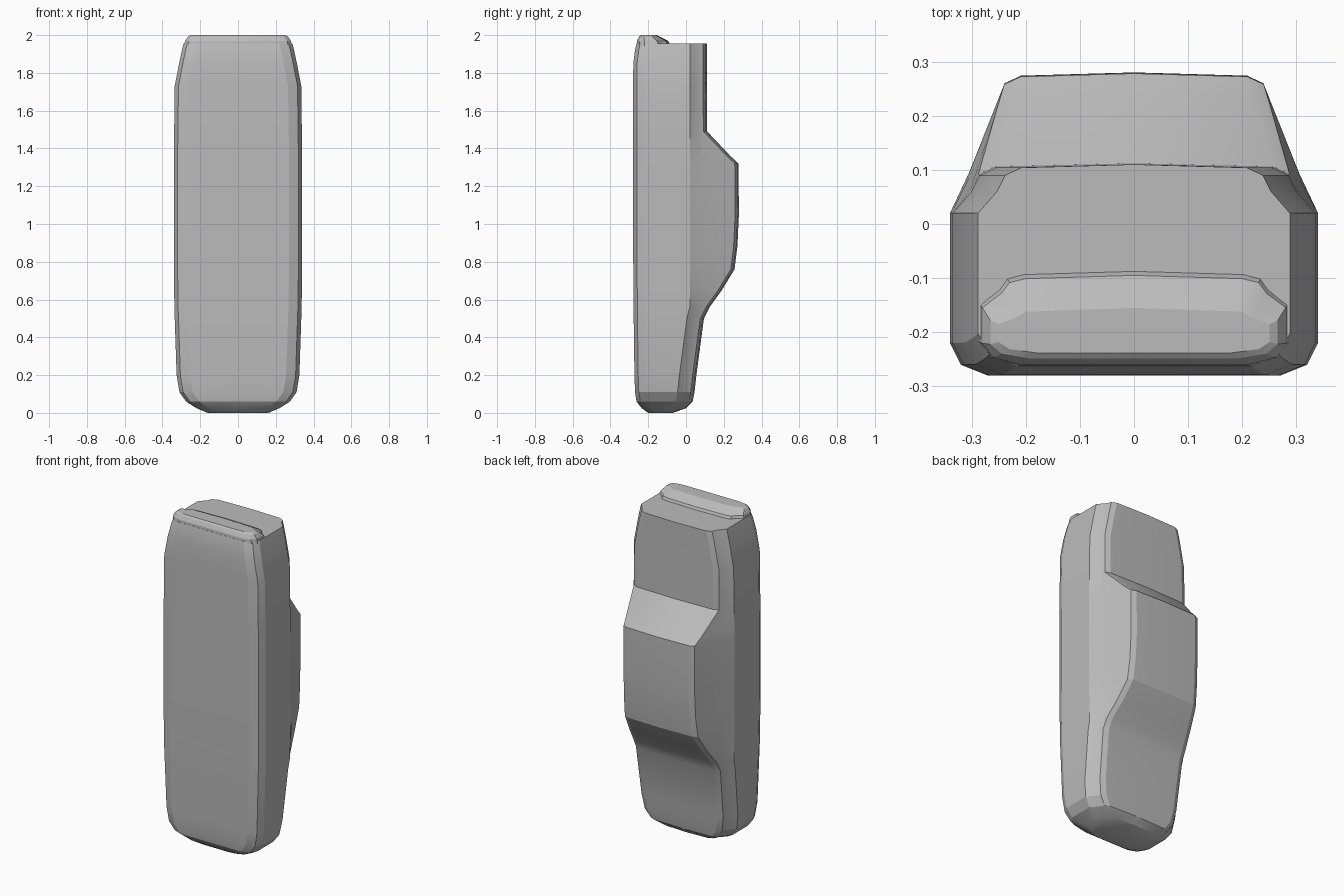
import bpy, bmesh, math

cube = bpy.data.objects.get("Cube")
if cube:
    bpy.data.objects.remove(cube)

grey = bpy.data.materials.new("plain_grey")
grey.use_nodes = True
COLOUR = (0.5, 0.5, 0.5, 1)
grey.diffuse_color = COLOUR
grey.node_tree.nodes["Principled BSDF"].inputs["Base Color"].default_value = COLOUR

SHELL_BACK = 0.11


def section(w, front, back):
    """Mirrored outline: rounded front corners, tapering sides, chamfered back."""
    b = min(back, SHELL_BACK)
    d = back - b
    k = min(1, (b - front) / 0.25)
    half = [(w - 0.07, front), (w - 0.02, front + 0.02 * k), (w, front + 0.06 * k),
            (w, b - 0.09 * k), (w - 0.035, b - 0.05 * k + 0.2 * d),
            (w - 0.05 - 0.3 * d, back - 0.02 * k), (w - 0.08 - 0.3 * d, back - 0.006)]
    middle_front, middle_back = [(0, front)], [(0, back)]
    return middle_front + half + middle_back + [(-x, y) for x, y in reversed(half)]


def loft(name, rings):
    """Skin a stack of (height, half width, front, back) outlines and cap it."""
    bm = bmesh.new()
    loops = [[bm.verts.new((x, y, z)) for x, y in section(w, f, b)] for z, w, f, b in rings]
    n = len(loops[0])
    for low, high in zip(loops, loops[1:]):
        for i in range(n):
            j = (i + 1) % n
            bm.faces.new((low[i], low[j], high[j], high[i]))
    bm.faces.new(loops[0][::-1])
    bm.faces.new(loops[-1])
    bmesh.ops.recalc_face_normals(bm, faces=bm.faces)
    mesh = bpy.data.meshes.new(name)
    bm.to_mesh(mesh)
    bm.free()
    mesh.materials.append(grey)
    obj = bpy.data.objects.new(name, mesh)
    bpy.context.collection.objects.link(obj)
    bpy.ops.object.select_all(action='DESELECT')
    obj.select_set(True)
    bpy.context.view_layer.objects.active = obj
    bpy.ops.object.shade_smooth_by_angle(angle=math.radians(20))
    return obj


# Handheld shell with a rounded foot and a raised pack on the back
loft("body", [
    (0.0, 0.16, -0.20, -0.07),
    (0.025, 0.22, -0.235, 0.0),
    (0.06, 0.275, -0.262, 0.035),
    (0.11, 0.31, -0.27, 0.045),
    (0.2, 0.325, -0.273, 0.055),
    (0.5, 0.335, -0.277, 0.095),
    (0.56, 0.337, -0.278, 0.125),
    (0.65, 0.338, -0.278, 0.19),
    (0.76, 0.34, -0.279, 0.257),
    (0.88, 0.34, -0.28, 0.272),
    (1.05, 0.34, -0.28, 0.28),
    (1.32, 0.34, -0.28, 0.278),
    (1.36, 0.34, -0.28, 0.235),
    (1.49, 0.338, -0.28, 0.112),
    (1.73, 0.335, -0.28, 0.11),
    (1.85, 0.312, -0.279, 0.11),
    (1.92, 0.297, -0.27, 0.11),
    (1.955, 0.288, -0.262, 0.11),
])

# Low ridge along the front of the top end
loft("top_ridge", [
    (1.94, 0.286, -0.262, -0.08),
    (1.97, 0.28, -0.26, -0.095),
    (1.992, 0.265, -0.248, -0.14),
    (2.0, 0.25, -0.238, -0.155),
])
